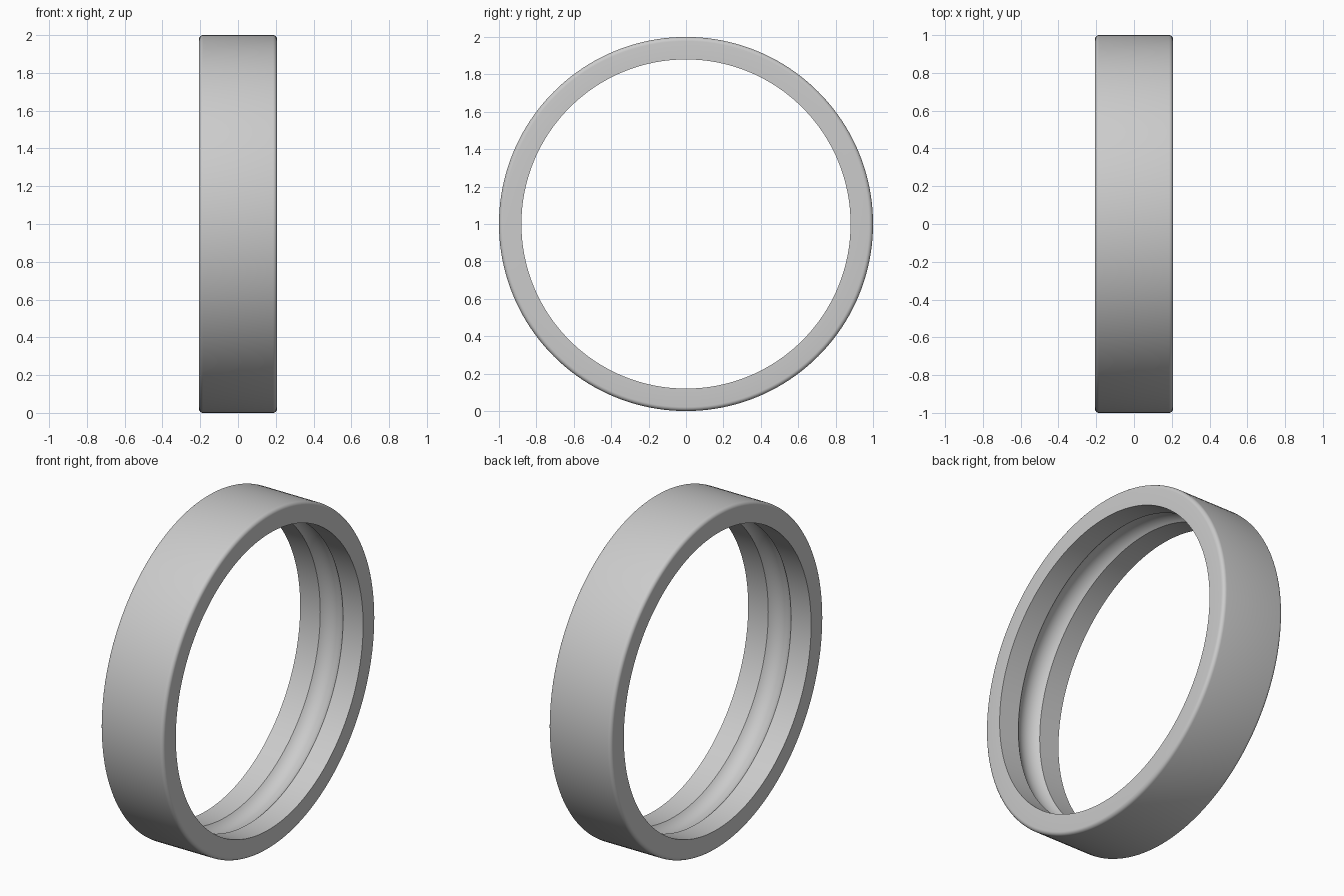
import bpy, bmesh, math

if "Cube" in bpy.data.objects:
    bpy.data.objects.remove(bpy.data.objects["Cube"])

HALF_W, R_OUT, R_IN = 0.207, 1.0, 0.88
FILLET = 0.022
GROOVE_HALF, GROOVE_R = 0.075, 0.1
SEGMENTS = 160

# Cross-section as (x, radius): filleted outer corners, arc groove in the bore
profile = []
for side, start in ((-1, 180), (1, 90)):
    cx, cr = side * (HALF_W - FILLET), R_OUT - FILLET
    for i in range(7):
        a = math.radians(start - 15 * i)
        profile.append((cx + FILLET * math.cos(a), cr + FILLET * math.sin(a)))
profile.append((HALF_W, R_IN))
half_angle = math.asin(GROOVE_HALF / GROOVE_R)
centre_r = R_IN - GROOVE_R * math.cos(half_angle)
for i in range(15):
    a = half_angle * (1 - 2 * i / 14)
    profile.append((GROOVE_R * math.sin(a), centre_r + GROOVE_R * math.cos(a)))
profile.append((-HALF_W, R_IN))

# Ring: sweep the cross-section around the x axis
bm = bmesh.new()
loops = []
for s in range(SEGMENTS):
    t = 2 * math.pi * s / SEGMENTS
    loops.append([bm.verts.new((x, r * math.sin(t), 1 + r * math.cos(t))) for x, r in profile])
n = len(profile)
for s in range(SEGMENTS):
    a, b = loops[s], loops[(s + 1) % SEGMENTS]
    for i in range(n):
        j = (i + 1) % n
        bm.faces.new((a[i], a[j], b[j], b[i]))
bmesh.ops.recalc_face_normals(bm, faces=bm.faces)
mesh = bpy.data.meshes.new("outer_race")
bm.to_mesh(mesh)
bm.free()

ring = bpy.data.objects.new("outer_race", mesh)
bpy.context.collection.objects.link(ring)
steel = bpy.data.materials.new("grey steel")
steel.diffuse_color = (0.6, 0.6, 0.6, 1)
steel.use_nodes = True
steel.node_tree.nodes["Principled BSDF"].inputs["Base Color"].default_value = steel.diffuse_color
mesh.materials.append(steel)

# Smooth shading, with the bore and groove edges kept sharp
bpy.context.view_layer.objects.active = ring
ring.select_set(True)
bpy.ops.object.shade_smooth_by_angle(angle=math.radians(30))
